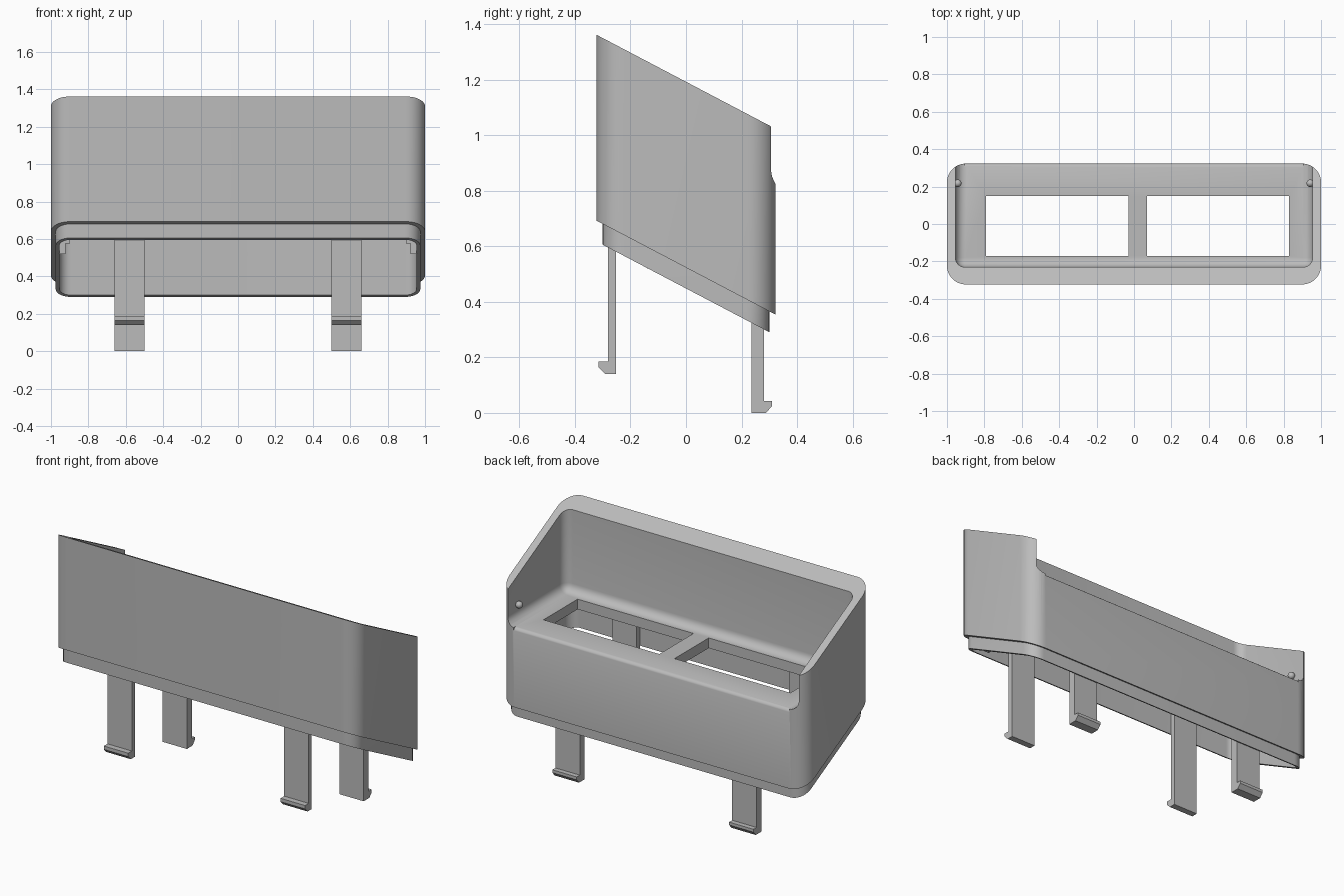
import bpy, bmesh
from math import sin, cos, pi
from mathutils import Vector

if "Cube" in bpy.data.objects:
    bpy.data.objects.remove(bpy.data.objects["Cube"])

grey = bpy.data.materials.new("plain grey")
grey.use_nodes = True
grey.diffuse_color = (0.5, 0.5, 0.5, 1)
grey.node_tree.nodes["Principled BSDF"].inputs["Base Color"].default_value = (0.5, 0.5, 0.5, 1)
SLOPE = -0.525


def make(name, bm, cutter=False):
    bmesh.ops.recalc_face_normals(bm, faces=bm.faces)
    mesh = bpy.data.meshes.new(name)
    bm.to_mesh(mesh)
    bm.free()
    obj = bpy.data.objects.new(name, mesh)
    bpy.context.collection.objects.link(obj)
    mesh.materials.append(grey)
    obj.hide_render = cutter
    return obj


def box_bm(low, high):
    bm = bmesh.new()
    bmesh.ops.create_cube(bm, size=1)
    low, high = Vector(low), Vector(high)
    for v in bm.verts:
        v.co = (low + high) / 2 + v.co * (high - low)
    return bm


def rounded_plan(hx, hy, r, steps=10):
    pts = []
    for q, (sx, sy) in enumerate([(1, 1), (-1, 1), (-1, -1), (1, -1)]):
        for i in range(steps + 1):
            a = (q + i / steps) * pi / 2
            pts.append((sx * (hx - r) + r * cos(a), sy * (hy - r) + r * sin(a)))
    return pts


def loft(name, rings, cutter=False):
    """Join rings of (plan, height at y=0, slope) and cap both ends."""
    bm = bmesh.new()
    loops = [[bm.verts.new((x, y, z + s * y)) for x, y in plan] for plan, z, s in rings]
    for a, b in zip(loops, loops[1:]):
        for i in range(len(a)):
            j = (i + 1) % len(a)
            bm.faces.new((a[i], a[j], b[j], b[i]))
    bm.faces.new(loops[0])
    bm.faces.new(loops[-1])
    return make(name, bm, cutter)


def extrude_x(name, profile, x0, x1, cutter=False):
    bm = bmesh.new()
    face = bm.faces.new([bm.verts.new((x0, y, z)) for y, z in profile])
    new = bmesh.ops.extrude_face_region(bm, geom=[face])["geom"]
    bmesh.ops.translate(bm, vec=(x1 - x0, 0, 0),
                        verts=[v for v in new if isinstance(v, bmesh.types.BMVert)])
    return make(name, bm, cutter)


# Housing with sloping rim and a stepped skirt below
outer = rounded_plan(1, 0.323, 0.1)
skirt = rounded_plan(0.975, 0.3, 0.08)
inner = rounded_plan(0.955, 0.281, 0.06)
housing = loft("housing", [(skirt, 0.448, SLOPE), (skirt, 0.523, SLOPE),
                           (outer, 0.523, SLOPE), (outer, 1.192, SLOPE)])

# Pocket open at the back, with filleted floor and front corners
bm = box_bm((-0.955, -0.23, 0.825), (0.955, 0.6, 2))
edges = []
for e in bm.edges:
    a, b = (v.co for v in e.verts)
    floor = a.z < 1 and b.z < 1 and not (a.y > 0 and b.y > 0)
    corner = a.y < 0 and b.y < 0 and abs(a.z - b.z) > 0.1
    if floor or corner:
        edges.append(e)
bmesh.ops.bevel(bm, geom=edges, offset=0.05, segments=6, profile=0.5, affect="EDGES")
cutters = [make("pocket_cutter", bm, True)]

# Hollow underside
cutters.append(loft("cavity_cutter", [(inner, 0.1, SLOPE), (inner, 0.765, 0)], True))

# Two openings in the deck
for x0, x1 in ((-0.79, -0.03), (0.07, 0.83)):
    cutters.append(make("window_cutter", box_bm((x0, -0.17, 0.7), (x1, 0.15, 0.95)), True))

# Softened back edge of the deck
edge = [(0.303, 0.826), (0.313, 0.821), (0.32, 0.814), (0.324, 0.804), (0.4, 0.8), (0.4, 0.87), (0.303, 0.87)]
cutters.append(extrude_x("edge_cutter", edge, -0.905, 0.905, True))

for c in cutters:
    mod = housing.modifiers.new(c.name, "BOOLEAN")
    mod.operation = "DIFFERENCE"
    mod.solver = "EXACT"
    mod.object = c
bpy.context.view_layer.objects.active = housing
housing.select_set(True)
for mod in list(housing.modifiers):
    bpy.ops.object.modifier_apply(modifier=mod.name)
for c in cutters:
    bpy.data.objects.remove(c)

# Hooked legs
front_hook = [(-0.281, 0.77), (-0.281, 0.185), (-0.315, 0.185), (-0.315, 0.165),
              (-0.29, 0.14), (-0.252, 0.14), (-0.252, 0.77)]
back_hook = [(0.281, 0.77), (0.281, 0.042), (0.31, 0.042), (0.31, 0.025),
             (0.288, 0), (0.235, 0), (0.235, 0.77)]
smooth = [housing]
for side, s in (("left", 1), ("right", -1)):
    extrude_x("front_leg_" + side, front_hook, s * 0.5, s * 0.66)
    extrude_x("back_leg_" + side, back_hook, s * 0.5, s * 0.66)

    # Small lugs inside the skirt
    for w, z0, z1 in ((0.035, 0.52, 0.575), (0.06, 0.575, 0.61)):
        xs = sorted((s * (0.957 - w), s * 0.957))
        make("lug_" + side, box_bm((xs[0], -0.14, z0), (xs[1], -0.08, z1)))

    # Round locating pin on the side wall
    bm = bmesh.new()
    bmesh.ops.create_uvsphere(bm, u_segments=20, v_segments=12, radius=0.02)
    bmesh.ops.translate(bm, verts=bm.verts, vec=(s * 0.942, 0.218, 0.91))
    smooth.append(make("pin_" + side, bm))

bpy.ops.object.select_all(action="DESELECT")
for o in smooth:
    o.select_set(True)
bpy.context.view_layer.objects.active = housing
bpy.ops.object.shade_smooth_by_angle(angle=0.6)
